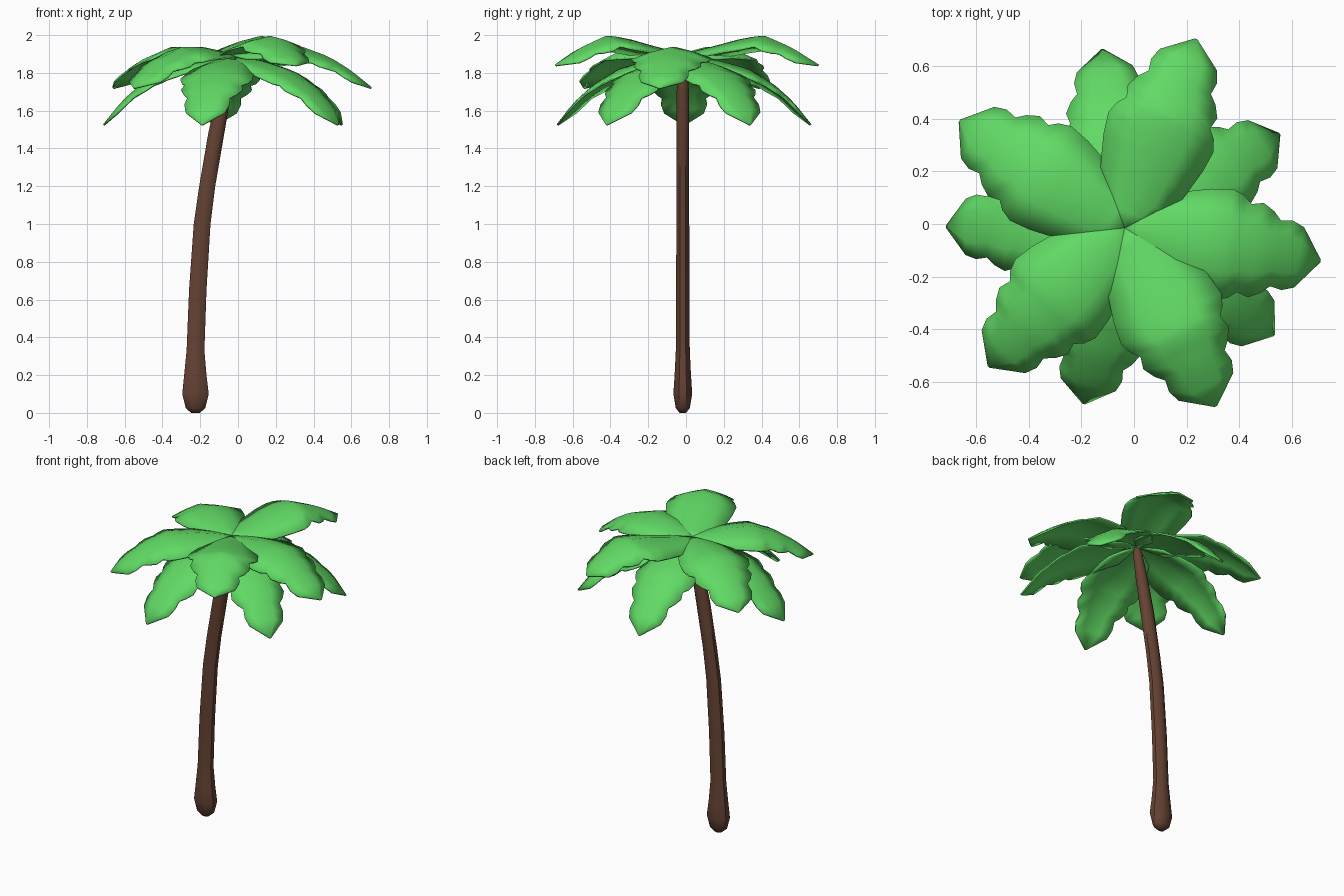
import bpy, bmesh, math
from mathutils import Vector

if "Cube" in bpy.data.objects:
    bpy.data.objects.remove(bpy.data.objects["Cube"])


def material(name, rgb):
    m = bpy.data.materials.new(name)
    m.diffuse_color = (*rgb, 1)
    m.use_nodes = True
    m.node_tree.nodes["Principled BSDF"].inputs["Base Color"].default_value = m.diffuse_color
    return m


bark = material("bark", (0.13, 0.055, 0.033))
leaf = material("leaf_green", (0.12, 0.70, 0.13))


def finish(name, bm, mat, angle):
    bmesh.ops.recalc_face_normals(bm, faces=bm.faces)
    me = bpy.data.meshes.new(name)
    bm.to_mesh(me)
    bm.free()
    ob = bpy.data.objects.new(name, me)
    bpy.context.collection.objects.link(ob)
    me.materials.append(mat)
    bpy.ops.object.select_all(action='DESELECT')
    ob.select_set(True)
    bpy.context.view_layer.objects.active = ob
    bpy.ops.object.shade_smooth_by_angle(angle=math.radians(angle))
    return ob


# Curved trunk: rings of (x, z, half width in x, half width in y)
SIDES = 8
rings = [(-.225, .0, .025, .018), (-.225, .025, .056, .040), (-.225, .10, .076, .054),
         (-.226, .20, .064, .047), (-.225, .33, .051, .040), (-.213, .65, .050, .038),
         (-.190, 1.0, .048, .037), (-.163, 1.2, .046, .037), (-.115, 1.48, .046, .037),
         (-.075, 1.68, .040, .036), (-.042, 1.85, .030, .028), (-.040, 1.89, .012, .010)]
bm = bmesh.new()
loops = []
for x, z, rx, ry in rings:
    loops.append([bm.verts.new((x + rx * math.cos(a), -.017 + ry * math.sin(a), z))
                  for a in (2 * math.pi * (i + .5) / SIDES for i in range(SIDES))])
for lo, hi in zip(loops, loops[1:]):
    for i in range(SIDES):
        j = (i + 1) % SIDES
        bm.faces.new((lo[i], lo[j], hi[j], hi[i]))
bm.faces.new(loops[0][::-1])
bm.faces.new(loops[-1])
finish("trunk", bm, bark, 50)

# Jagged frond outline: (fraction of length, half width)
outline = [(0, .004), (.08, .085), (.15, .145), (.28, .175), (.40, .20), (.51, .212),
           (.57, .195), (.61, .168), (.67, .180), (.73, .155), (.77, .125),
           (.83, .132), (.89, .115), (1, .004)]
HUB = Vector((-.035, -.015))


def rib_height(pts, t):
    for (t0, z0), (t1, z1) in zip(pts, pts[1:]):
        if t <= t1:
            return z0 + (z1 - z0) * (t - t0) / (t1 - t0)
    return pts[-1][1]


def frond(name, tip, rib, width, droop):
    axis = Vector(tip) - HUB
    side = Vector((-axis.y, axis.x)).normalized()
    bm = bmesh.new()
    rows = []
    for t, w in outline:
        row = []
        for s in (-1, -.5, 0, .5, 1):
            p = HUB + axis * t + side * (s * w * width)
            z = rib_height(rib, t) - droop * (w / .2) * abs(s) ** 1.3
            row.append(bm.verts.new((p.x, p.y, z)))
        rows.append(row)
    for a, b in zip(rows, rows[1:]):
        for i in range(4):
            bm.faces.new((a[i], b[i], b[i + 1], a[i + 1]))
    ob = finish(name, bm, leaf, 40)
    sol = ob.modifiers.new("thickness", 'SOLIDIFY')
    sol.thickness = .01
    sol.offset = 0


# Upper crown: two raised fronds and three that arch lower
raised = [(0, 1.895), (.3, 1.95), (.45, 1.98), (.6, 1.993), (.8, 1.93), (1, 1.84)]
arched = [(0, 1.895), (.25, 1.93), (.5, 1.935), (.7, 1.88), (.85, 1.81), (1, 1.72)]
upper = [((.235, .70), raised), ((.705, -.14), arched), ((.31, -.69), raised),
         ((-.55, -.54), arched), ((-.66, .39), arched)]
for i, (tip, rib) in enumerate(upper):
    frond(f"upper_frond_{i + 1}", tip, rib, 1.0, .06)

# Lower crown: five hanging fronds
hanging = [(0, 1.885), (.25, 1.865), (.5, 1.82), (.7, 1.74), (.85, 1.65), (1, 1.525)]
lower = [(-.71, -.01), (-.12, .66), (.55, .34), (.53, -.42), (-.19, -.68)]
for i, tip in enumerate(lower):
    frond(f"lower_frond_{i + 1}", tip, hanging, .92, .05)
